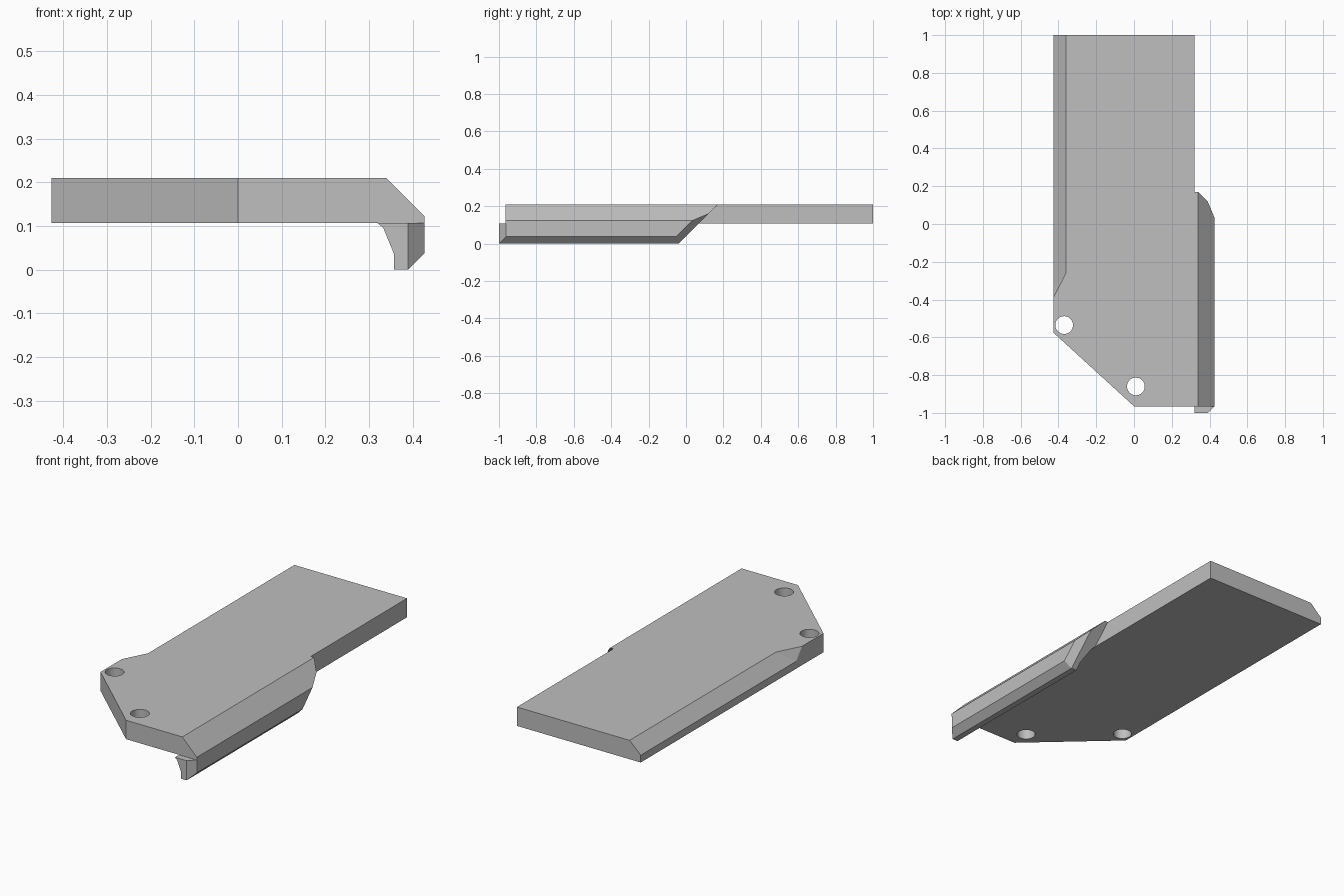
import bpy
import bmesh
from mathutils import Vector

default = bpy.data.objects.get("Cube")
if default:
    bpy.data.objects.remove(default, do_unlink=True)

grey = bpy.data.materials.new("plain grey")
grey.use_nodes = True
colour = (0.52, 0.52, 0.52, 1)
grey.diffuse_color = colour
grey.node_tree.nodes["Principled BSDF"].inputs["Base Color"].default_value = colour

HALF = 0.427                # half width
BOTTOM, TOP = 0.107, 0.21   # plate heights
FRONT = -0.965              # plate front edge


def prism(name, profile, y0, y1, planes=()):
    """Extrude an x-z profile along y, then trim it; each plane is (point, outward normal)."""
    bm = bmesh.new()
    face = bm.faces.new([bm.verts.new((x, y0, z)) for x, z in profile])
    new = bmesh.ops.extrude_face_region(bm, geom=[face])["geom"]
    moved = [v for v in new if isinstance(v, bmesh.types.BMVert)]
    bmesh.ops.translate(bm, verts=moved, vec=(0, y1 - y0, 0))
    for point, normal in planes:
        bmesh.ops.bisect_plane(bm, geom=bm.verts[:] + bm.edges[:] + bm.faces[:], dist=1e-6,
                               plane_co=point, plane_no=Vector(normal).normalized(),
                               clear_outer=True)
        rim = [e for e in bm.edges if e.is_boundary]
        if rim:
            bmesh.ops.holes_fill(bm, edges=rim, sides=0)
    bmesh.ops.recalc_face_normals(bm, faces=bm.faces[:])
    mesh = bpy.data.meshes.new(name)
    bm.to_mesh(mesh)
    bm.free()
    mesh.materials.append(grey)
    obj = bpy.data.objects.new(name, mesh)
    bpy.context.collection.objects.link(obj)
    return obj


def box(x0, x1, z0, z1):
    return [(x0, z0), (x1, z0), (x1, z1), (x0, z1)]


def carve(target, cutter):
    """Subtract the cutter for good and remove it."""
    cutter.hide_render = True
    mod = target.modifiers.new("cut", "BOOLEAN")
    mod.operation, mod.solver, mod.object = "DIFFERENCE", "EXACT", cutter
    bpy.context.view_layer.update()
    graph = bpy.context.evaluated_depsgraph_get()
    mesh = bpy.data.meshes.new_from_object(target.evaluated_get(graph))
    target.modifiers.clear()
    target.data = mesh
    bpy.data.objects.remove(cutter, do_unlink=True)


# Slanted rear end of the side flange and its bevelled corner
slant_point, slant_normal = (0.39, -0.04, 0), Vector((0, 1, -1))
corner_normal = Vector((1.35, 1, -1))

# Plate with a sloped shoulder and a diagonal front corner
plate_profile = [(-HALF, BOTTOM), (HALF, BOTTOM), (HALF, 0.122), (0.34, TOP), (-HALF, TOP)]
plate = prism("plate", plate_profile, FRONT, 1,
              [((0, FRONT, 0), (-0.39, -0.427, 0))])

# Narrow rear section behind the flange
for x, normal in ((0.32, slant_normal), (0.36, corner_normal)):
    carve(plate, prism("notch_cutter", box(x, 0.6, -0.1, 0.4), -0.3, 1.2,
                       [(slant_point, -normal)]))

# Bevel along the right edge, ending in a slanted facet
a = Vector((-0.36, -0.26, TOP))
b = Vector((-HALF, -0.39, TOP))
c = Vector((-HALF, -0.34, 0.147))
facet = (b - a).cross(c - a)
if facet.y > 0:
    facet.negate()
slope = Vector((c.z - a.z, 0, a.x - c.x))
if slope.z > 0:
    slope.negate()
carve(plate, prism("bevel_cutter", box(-0.6, -0.3, 0, 0.4), -0.9, 1.2,
                   [(a, slope), (a, facet)]))

# Two round through holes
for x, y in ((-0.37, -0.535), (0.01, -0.86)):
    bpy.ops.mesh.primitive_cylinder_add(vertices=32, radius=0.047, depth=0.5,
                                        location=(x, y, 0.15))
    drill = bpy.context.object
    drill.name = "hole_cutter"
    drill.data.materials.append(grey)
    carve(plate, drill)

# Hooked lip hanging under the left edge
lip_profile = [(0.32, BOTTOM), (0.333, 0.095), (0.357, 0.037), (0.357, 0),
               (0.39, 0), (HALF, 0.037), (HALF, BOTTOM)]
prism("hooked_lip", lip_profile, -1, 0.3,
      [(slant_point, slant_normal), (slant_point, corner_normal),
       ((0.39, -1, 0), (1, -1, 0))])
